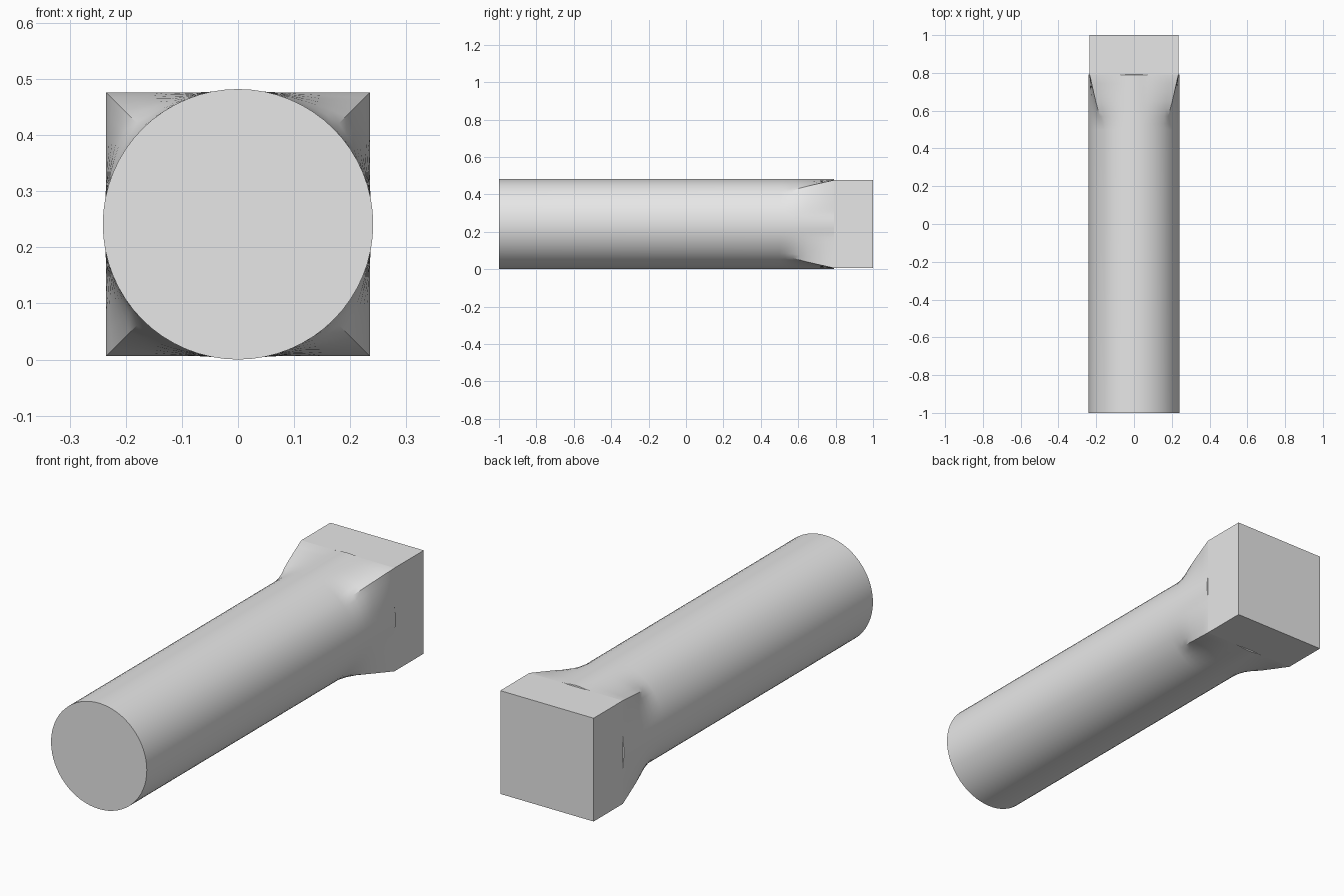
import bpy, bmesh, math

if "Cube" in bpy.data.objects:
    bpy.data.objects.remove(bpy.data.objects["Cube"])

SEG = 64          # sides of the round shaft
R = 0.241         # shaft radius
H = 0.235         # half width of the square head
CZ = 0.241        # axis height


def radius(angle, blend):
    """Radius of a section between circle (0) and square (1), never inside the shaft."""
    square = H / max(abs(math.cos(angle)), abs(math.sin(angle)))
    return max(R, R + (square - R) * blend)


def square_radius(angle):
    return H / max(abs(math.cos(angle)), abs(math.sin(angle)))


# Sections along the axis: (y, blend); None is the pure square head
sections = [(-1.0, 0), (0.50, 0), (0.53, 0.03), (0.57, 0.15), (0.61, 0.34),
            (0.65, 0.50), (0.70, 0.68), (0.745, 0.84), (0.79, 1.0),
            (0.791, None), (1.0, None)]

bm = bmesh.new()
rings = []
for y, blend in sections:
    ring = []
    for i in range(SEG):
        a = 2 * math.pi * i / SEG
        r = square_radius(a) if blend is None else radius(a, blend)
        ring.append(bm.verts.new((r * math.cos(a), y, CZ + r * math.sin(a))))
    rings.append(ring)

# Shaft, flare and head sides
for a, b in zip(rings, rings[1:]):
    for i in range(SEG):
        j = (i + 1) % SEG
        bm.faces.new((a[i], a[j], b[j], b[i]))

# End caps
bm.faces.new(rings[0])
bm.faces.new(rings[-1])
bmesh.ops.recalc_face_normals(bm, faces=bm.faces)

mesh = bpy.data.meshes.new("square_headed_peg")
bm.to_mesh(mesh)
bm.free()
peg = bpy.data.objects.new("square_headed_peg", mesh)
bpy.context.collection.objects.link(peg)

# Plain grey
grey = bpy.data.materials.new("light grey")
grey.diffuse_color = (0.8, 0.8, 0.8, 1)
grey.use_nodes = True
grey.node_tree.nodes["Principled BSDF"].inputs["Base Color"].default_value = grey.diffuse_color
mesh.materials.append(grey)

# Smooth round surfaces, sharp head edges
bpy.context.view_layer.objects.active = peg
peg.select_set(True)
bpy.ops.object.shade_smooth_by_angle(angle=math.radians(30))
